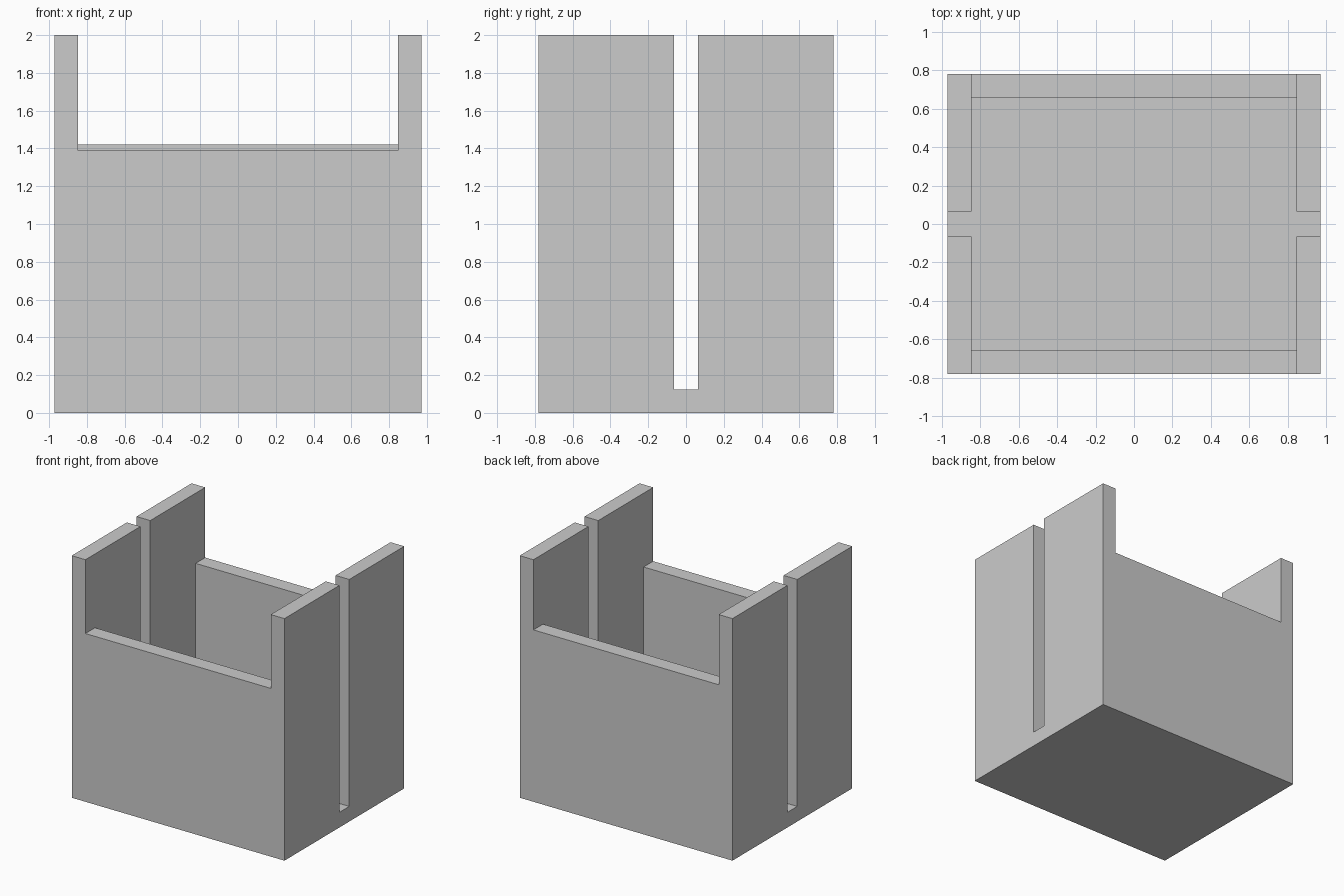
import bpy
import bmesh
import math

old = bpy.data.objects.get("Cube")
if old:
    bpy.data.objects.remove(old, do_unlink=True)

# Overall sizes
HALF_X, HALF_Y, HEIGHT = 0.972, 0.782, 2.0
WALL = 0.125
SLOT = 0.064
FRONT_TOP, BACK_TOP = 1.39, 1.42
IN_X, IN_Y = HALF_X - WALL, HALF_Y - WALL
OVER = 0.2

grey = bpy.data.materials.new("plain grey")
grey.use_nodes = True
colour = (0.6, 0.6, 0.6, 1)
grey.diffuse_color = colour
grey.node_tree.nodes["Principled BSDF"].inputs["Base Color"].default_value = colour


def box(name, low, high):
    """Box between two opposite corners."""
    bm = bmesh.new()
    bmesh.ops.create_cube(bm, size=1)
    for v in bm.verts:
        v.co = [low[i] if v.co[i] < 0 else high[i] for i in range(3)]
    mesh = bpy.data.meshes.new(name)
    bm.to_mesh(mesh)
    bm.free()
    mesh.materials.append(grey)
    obj = bpy.data.objects.new(name, mesh)
    bpy.context.collection.objects.link(obj)
    return obj


# Solid block that becomes the holder
holder = box("open_box", (-HALF_X, -HALF_Y, 0), (HALF_X, HALF_Y, HEIGHT))

# Inner space, side slots, and the lowered front and back walls
top = HEIGHT + OVER
cutters = [
    box("inner_space_cutter", (-IN_X, -IN_Y, WALL), (IN_X, IN_Y, top)),
    box("side_slot_cutter", (-HALF_X - OVER, -SLOT, WALL), (HALF_X + OVER, SLOT, top)),
    box("front_notch_cutter", (-IN_X, -HALF_Y - OVER, FRONT_TOP), (IN_X, 0, top)),
    box("back_notch_cutter", (-IN_X, 0, BACK_TOP), (IN_X, HALF_Y + OVER, top)),
]
for cutter in cutters:
    cutter.hide_render = True
    mod = holder.modifiers.new(cutter.name, "BOOLEAN")
    mod.operation = "DIFFERENCE"
    mod.solver = "EXACT"
    mod.object = cutter

# Bake the cuts, then merge coplanar faces
graph = bpy.context.evaluated_depsgraph_get()
mesh = bpy.data.meshes.new_from_object(holder.evaluated_get(graph))
holder.modifiers.clear()
holder.data = mesh
for cutter in cutters:
    bpy.data.objects.remove(cutter, do_unlink=True)

bm = bmesh.new()
bm.from_mesh(mesh)
bmesh.ops.remove_doubles(bm, verts=bm.verts, dist=0.0001)
bmesh.ops.dissolve_limit(bm, angle_limit=math.radians(1), verts=bm.verts, edges=bm.edges)
bm.to_mesh(mesh)
bm.free()
